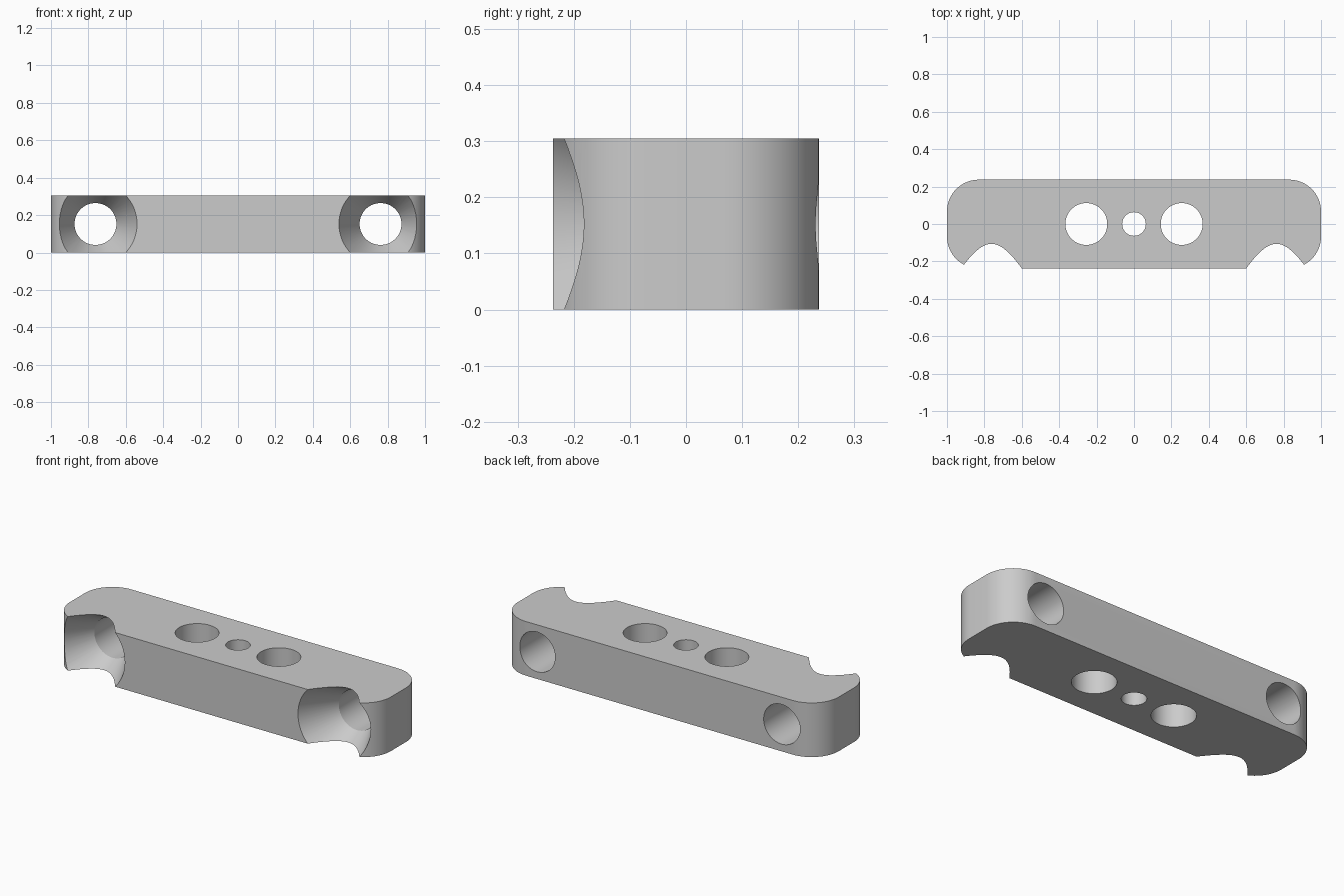
import bpy
import bmesh
import math
from mathutils import Matrix, Vector

HALF_X, HALF_Y, HEIGHT = 1.0, 0.237, 0.305
CORNER = 0.17
HOLE = 0.112

if "Cube" in bpy.data.objects:
    bpy.data.objects.remove(bpy.data.objects["Cube"], do_unlink=True)

grey = bpy.data.materials.new("Plain grey")
grey.use_nodes = True
colour = (0.6, 0.6, 0.6, 1)
grey.diffuse_color = colour
grey.node_tree.nodes["Principled BSDF"].inputs["Base Color"].default_value = colour


def make_object(name, bm):
    bmesh.ops.recalc_face_normals(bm, faces=bm.faces)
    mesh = bpy.data.meshes.new(name)
    bm.to_mesh(mesh)
    bm.free()
    mesh.materials.append(grey)
    obj = bpy.data.objects.new(name, mesh)
    bpy.context.collection.objects.link(obj)
    return obj


def add_lathe(bm, profile, matrix, segments=64):
    """Closed solid turned about local z from (height, radius) pairs."""
    rings = []
    for z, r in profile:
        angles = [2 * math.pi * i / segments for i in range(segments)]
        rings.append([bm.verts.new(matrix @ Vector((r * math.cos(a), r * math.sin(a), z)))
                      for a in angles])
    for low, high in zip(rings, rings[1:]):
        for i in range(segments):
            j = (i + 1) % segments
            bm.faces.new((low[i], low[j], high[j], high[i]))
    bm.faces.new(rings[0][::-1])
    bm.faces.new(rings[-1])


# Bar with rounded vertical corners
bm = bmesh.new()
outline = []
for quarter, (sx, sy) in enumerate([(1, 1), (-1, 1), (-1, -1), (1, -1)]):
    for step in range(17):
        a = math.pi / 2 * (quarter + step / 16)
        outline.append(bm.verts.new((sx * (HALF_X - CORNER) + CORNER * math.cos(a),
                                     sy * (HALF_Y - CORNER) + CORNER * math.sin(a), 0)))
base = bm.faces.new(outline)
top = bmesh.ops.extrude_face_region(bm, geom=[base])
top_verts = [v for v in top["geom"] if isinstance(v, bmesh.types.BMVert)]
bmesh.ops.translate(bm, verts=top_verts, vec=(0, 0, HEIGHT))
bar = make_object("mounting_bar", bm)

# Vertical through holes
bm = bmesh.new()
for x, radius in ((-0.255, HOLE), (0, 0.063), (0.255, HOLE)):
    add_lathe(bm, [(-0.1, radius), (HEIGHT + 0.1, radius)], Matrix.Translation((x, 0, 0)))

# Horizontal holes with wide conical countersinks at the front
turn = Matrix.Rotation(-math.pi / 2, 4, "X")
for side in (-1, 1):
    place = Matrix.Translation((side * 0.762, 0, HEIGHT / 2)) @ turn
    add_lathe(bm, [(-0.3, 0.256), (-0.03, HOLE), (0.3, HOLE)], place)
cutter = make_object("hole_cutter", bm)
cutter.hide_render = True

# Cut the holes, then drop the cutter
cut = bar.modifiers.new("Holes", "BOOLEAN")
cut.operation = "DIFFERENCE"
cut.solver = "EXACT"
cut.object = cutter
bpy.ops.object.select_all(action="DESELECT")
bar.select_set(True)
bpy.context.view_layer.objects.active = bar
bpy.ops.object.modifier_apply(modifier=cut.name)
bpy.data.objects.remove(cutter, do_unlink=True)

bpy.ops.object.shade_smooth_by_angle(angle=math.radians(25))
